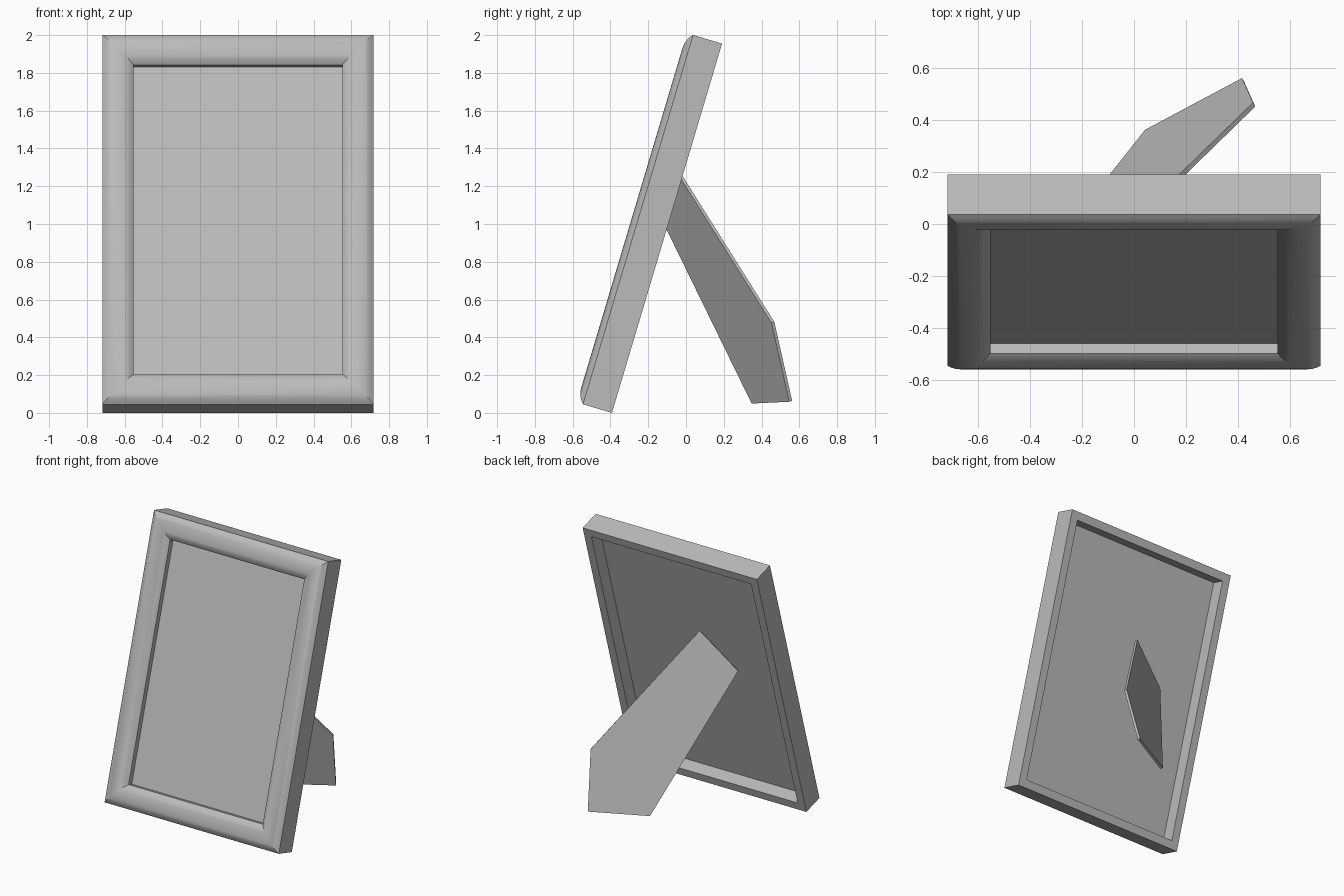
import bpy, bmesh, math
from mathutils import Matrix, Vector

cube = bpy.data.objects.get("Cube")
if cube:
    bpy.data.objects.remove(cube)

HALF_W, HEIGHT = 0.718, 2.04      # outer frame size
BORDER, DEPTH, BULGE = 0.165, 0.16, 0.034
RIM, PANEL_BACK, PANEL_FRONT = 0.06, 0.10, 0.121
STAND_T = 0.018

grey = bpy.data.materials.new("plain_grey")
grey.use_nodes = True
grey.diffuse_color = (0.5, 0.5, 0.5, 1)
grey.node_tree.nodes["Principled BSDF"].inputs["Base Color"].default_value = (0.5, 0.5, 0.5, 1)

# Leaning placement: local x across, y up the frame, z out of the front
LEAN = Matrix.Translation((0, -0.392, 0)) @ Matrix.Rotation(math.radians(73.4), 4, 'X')


def finish(name, bm, matrix=None, smooth=False):
    bmesh.ops.recalc_face_normals(bm, faces=bm.faces)
    mesh = bpy.data.meshes.new(name)
    bm.to_mesh(mesh)
    bm.free()
    mesh.materials.append(grey)
    obj = bpy.data.objects.new(name, mesh)
    bpy.context.collection.objects.link(obj)
    if matrix:
        obj.matrix_world = matrix
    if smooth:
        bpy.ops.object.select_all(action='DESELECT')
        obj.select_set(True)
        bpy.context.view_layer.objects.active = obj
        bpy.ops.object.shade_smooth_by_angle(angle=math.radians(22))
    return obj


# Moulding: a rounded profile (inset, depth) mitred around the rectangle
def moulding():
    half = BORDER / 2
    radius = (half ** 2 + BULGE ** 2) / (2 * BULGE)
    sweep = math.asin(half / radius)
    profile = [(0, 0)]
    steps = 10
    for i in range(steps + 1):
        a = sweep * (2 * i / steps - 1)
        profile.append((half + radius * math.sin(a),
                        DEPTH + BULGE - radius * (1 - math.cos(a))))
    profile += [(BORDER, PANEL_FRONT), (RIM, PANEL_FRONT), (RIM, 0)]

    bm = bmesh.new()
    rings = []
    for inset, depth in profile:
        w = HALF_W - inset
        low, high = inset, HEIGHT - inset
        rings.append([bm.verts.new((x, y, depth)) for x, y in
                      ((-w, low), (w, low), (w, high), (-w, high))])
    for i, ring in enumerate(rings):
        after = rings[(i + 1) % len(rings)]
        for k in range(4):
            m = (k + 1) % 4
            bm.faces.new((ring[k], ring[m], after[m], after[k]))
    return bm


finish("frame_moulding", moulding(), LEAN, smooth=True)

# Flat panel seated in the rabbet
bm = bmesh.new()
size = (2 * (HALF_W - RIM), HEIGHT - 2 * RIM, PANEL_FRONT - PANEL_BACK)
centre = (0, HEIGHT / 2, (PANEL_FRONT + PANEL_BACK) / 2)
bmesh.ops.create_cube(bm, size=1, matrix=Matrix.Translation(centre) @ Matrix.Diagonal((*size, 1)))
finish("picture_panel", bm, LEAN)

# Angled five-sided easel leg, flattened to one plane and thickened
outline = [Vector(p) for p in ((-0.078, -0.048, 1.31), (-0.34, -0.13, 1.05),
                               (0.04, 0.368, 0.055), (0.417, 0.56, 0.063),
                               (0.46, 0.465, 0.481))]
middle = sum(outline, Vector()) / len(outline)
normal = Vector()
for p, q in zip(outline, outline[1:] + outline[:1]):
    normal += (p - middle).cross(q - middle)
normal.normalize()
if normal.y > 0:
    normal.negate()
bm = bmesh.new()
face = bm.faces.new([bm.verts.new(p - normal * (p - middle).dot(normal)) for p in outline])
extruded = bmesh.ops.extrude_face_region(bm, geom=[face], use_keep_orig=True)
bmesh.ops.translate(bm, vec=normal * STAND_T,
                    verts=[v for v in extruded["geom"] if isinstance(v, bmesh.types.BMVert)])
finish("easel_leg", bm)
